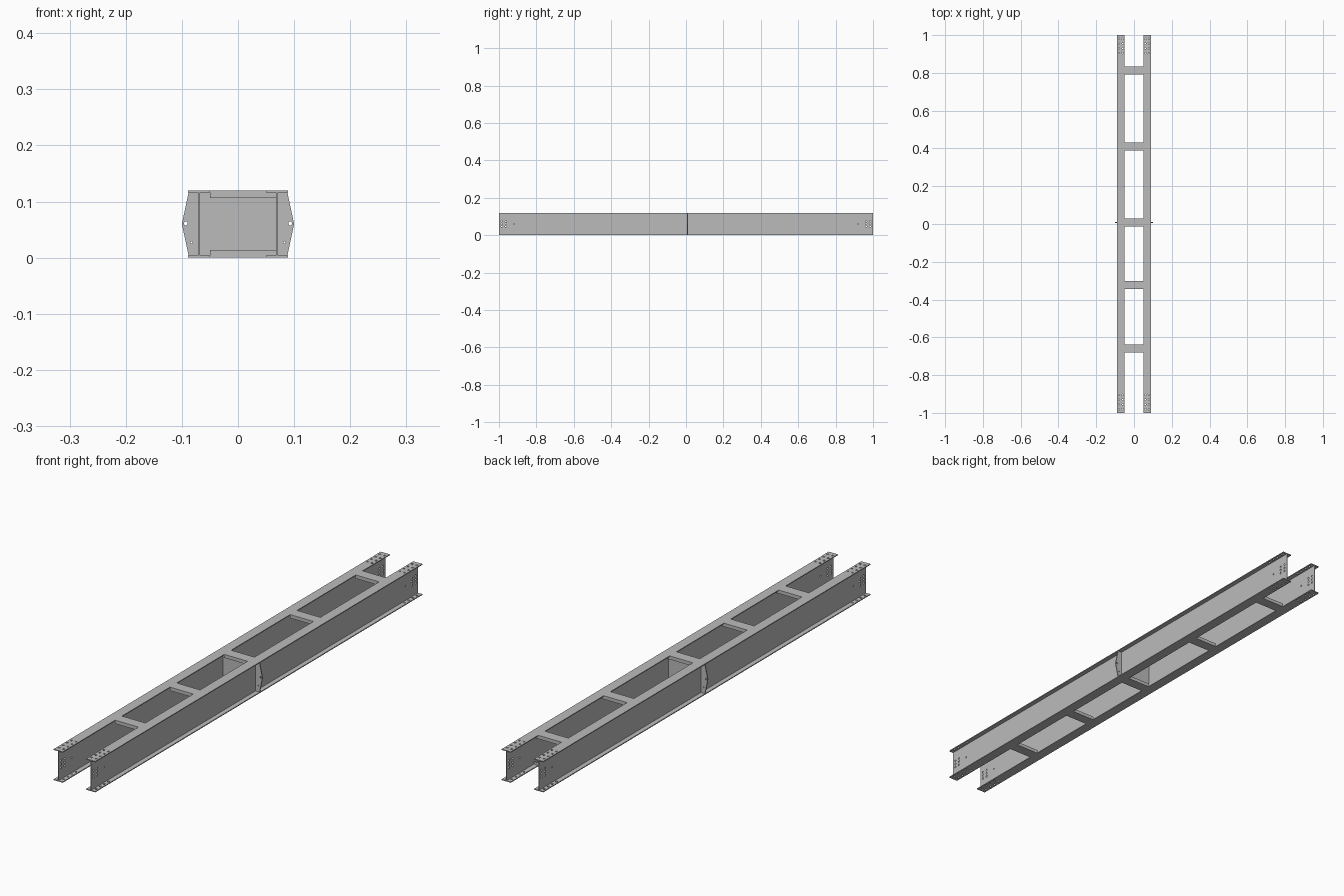
import bpy, bmesh, math
from mathutils import Matrix, Vector

cube = bpy.data.objects.get("Cube")
if cube:
    bpy.data.objects.remove(cube)

H, FT = 0.12, 0.0035            # beam height, flange thickness
X_IN, X_WEB, X_OUT = 0.05, 0.0695, 0.089
WT = 0.003                      # web thickness
MID = 0.008                     # position of the middle plates

steel = bpy.data.materials.new("grey_steel")
steel.use_nodes = True
steel.diffuse_color = (0.5, 0.5, 0.5, 1)
steel.node_tree.nodes["Principled BSDF"].inputs["Base Color"].default_value = (0.5, 0.5, 0.5, 1)


def add_object(name, bm):
    bmesh.ops.recalc_face_normals(bm, faces=bm.faces)
    mesh = bpy.data.meshes.new(name)
    bm.to_mesh(mesh)
    bm.free()
    mesh.materials.append(steel)
    obj = bpy.data.objects.new(name, mesh)
    bpy.context.collection.objects.link(obj)
    return obj


def extrude_profile(name, points, y0, y1):
    """Extrude an x-z outline along y."""
    bm = bmesh.new()
    face = bm.faces.new([bm.verts.new((x, y0, z)) for x, z in points])
    new = bmesh.ops.extrude_face_region(bm, geom=[face])["geom"]
    moved = [v for v in new if isinstance(v, bmesh.types.BMVert)]
    bmesh.ops.translate(bm, verts=moved, vec=(0, y1 - y0, 0))
    return add_object(name, bm)


def add_box(bm, lo, hi):
    lo, hi = Vector(lo), Vector(hi)
    size = Matrix.Diagonal((*(hi - lo), 1))
    bmesh.ops.create_cube(bm, size=1, matrix=Matrix.Translation((lo + hi) / 2) @ size)


def cut_holes(obj, name, axis, holes):
    """Drill (centre, radius, depth) holes along the given axis."""
    turn = {"X": Matrix.Rotation(math.pi / 2, 4, "Y"),
            "Y": Matrix.Rotation(math.pi / 2, 4, "X"),
            "Z": Matrix.Identity(4)}[axis]
    bm = bmesh.new()
    for centre, radius, depth in holes:
        bmesh.ops.create_cone(bm, cap_ends=True, segments=12, radius1=radius, radius2=radius,
                              depth=depth, matrix=Matrix.Translation(centre) @ turn)
    cutter = add_object(name, bm)
    cutter.hide_render = True
    cutter.hide_viewport = True
    mod = obj.modifiers.new(name, "BOOLEAN")
    mod.operation = "DIFFERENCE"
    mod.solver = "EXACT"
    mod.object = cutter
    bpy.context.view_layer.update()
    mesh = bpy.data.meshes.new_from_object(obj.evaluated_get(bpy.context.evaluated_depsgraph_get()))
    obj.modifiers.clear()
    obj.data = mesh
    bpy.data.objects.remove(cutter)


for side, label in ((1, "left"), (-1, "right")):
    # I-beam
    wi, wo = X_WEB - WT / 2, X_WEB + WT / 2
    outline = [(X_IN, 0), (X_OUT, 0), (X_OUT, FT), (wo, FT), (wo, H - FT), (X_OUT, H - FT),
               (X_OUT, H), (X_IN, H), (X_IN, H - FT), (wi, H - FT), (wi, FT), (X_IN, FT)]
    beam = extrude_profile(label + "_beam", [(side * x, z) for x, z in outline], -1, 1)

    # Bolt holes at both ends of flanges and web
    flange_holes = [((side * x, end * y, H / 2), 0.004, 0.2)
                    for end in (-1, 1) for x in (0.0595, 0.0795)
                    for y in (0.905, 0.93, 0.955, 0.98)]
    web_holes = [((side * X_WEB, end * y, z), 0.004, 0.02)
                 for end in (-1, 1) for y in (0.963, 0.985) for z in (0.047, 0.061, 0.075)]
    web_holes += [((side * X_WEB, end * 0.92, 0.061), 0.003, 0.02) for end in (-1, 1)]
    cut_holes(beam, "flange_drill", "Z", flange_holes)
    cut_holes(beam, "web_drill", "X", web_holes)

    # Pointed outer stiffener with lifting holes
    fin = [(wo, FT), (X_OUT - 0.001, FT), (0.1, H / 2), (X_OUT - 0.001, H - FT), (wo, H - FT)]
    plate = extrude_profile(label + "_stiffener", [(side * x, z) for x, z in fin],
                            MID - 0.002, MID + 0.002)
    cut_holes(plate, "plate_drill", "Y", [((side * 0.093, MID, 0.061), 0.0035, 0.02),
                                          ((side * 0.083, MID, 0.027), 0.0022, 0.02)])

# Middle diaphragm between the webs
inner = X_WEB - WT / 2
bm = bmesh.new()
add_box(bm, (-inner, MID - 0.002, FT), (inner, MID + 0.002, H - FT))
add_object("middle_diaphragm", bm)

# Channel-shaped cross ties, flush with the top and bottom flanges
for i, y in enumerate((-0.659, -0.324, MID, 0.411, 0.812)):
    for level in ("top", "bottom"):
        def up(z):
            return H - z if level == "top" else z
        bm = bmesh.new()
        half = 0.021
        za, zb = sorted((up(0), up(FT)))
        add_box(bm, (-X_IN, y - half, za), (X_IN, y + half, zb))
        za, zb = sorted((up(FT), up(0.0135)))
        for s in (-1, 1):
            ya, yb = sorted((y + s * half, y + s * (half - 0.003)))
            add_box(bm, (-X_IN, ya, za), (inner, yb, zb))
        add_object(f"{level}_cross_tie_{i + 1}", bm)
